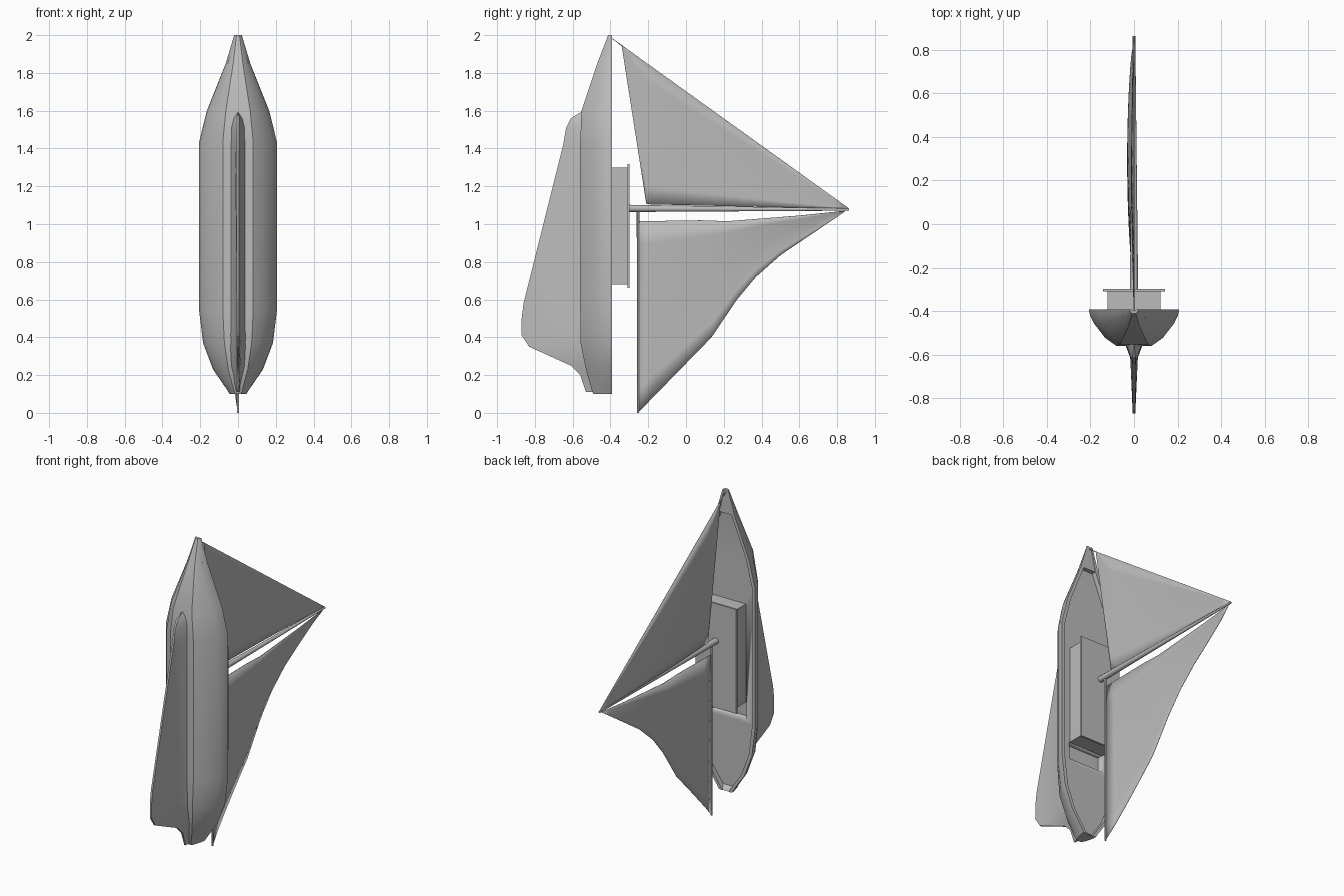
import bpy, bmesh, math

if "Cube" in bpy.data.objects:
    bpy.data.objects.remove(bpy.data.objects["Cube"])

grey = bpy.data.materials.new("plain grey")
grey.use_nodes = True
COLOUR = (0.5, 0.5, 0.5, 1)
grey.diffuse_color = COLOUR
grey.node_tree.nodes["Principled BSDF"].inputs["Base Color"].default_value = COLOUR


def finish(name, bm, angle=30):
    bmesh.ops.recalc_face_normals(bm, faces=bm.faces)
    mesh = bpy.data.meshes.new(name)
    bm.to_mesh(mesh)
    bm.free()
    mesh.materials.append(grey)
    ob = bpy.data.objects.new(name, mesh)
    bpy.context.collection.objects.link(ob)
    bpy.ops.object.select_all(action='DESELECT')
    ob.select_set(True)
    bpy.context.view_layer.objects.active = ob
    bpy.ops.object.shade_smooth_by_angle(angle=math.radians(angle))
    return ob


def loft(name, sections, angle=30):
    """Closed skin through rings of points, capped at both ends."""
    bm = bmesh.new()
    rings = [[bm.verts.new(p) for p in s] for s in sections]
    n = len(rings[0])
    for a, b in zip(rings, rings[1:]):
        for i in range(n):
            j = (i + 1) % n
            bm.faces.new((a[i], a[j], b[j], b[i]))
    bm.faces.new(rings[0])
    bm.faces.new(rings[-1])
    return finish(name, bm, angle)


def box(name, x, y0, y1, z0, z1):
    return loft(name, [[(-x, y0, z), (x, y0, z), (x, y1, z), (-x, y1, z)] for z in (z0, z1)])


def spar(name, start, end, r0, r1):
    """Tapered round pole."""
    bm = bmesh.new()
    d = end - start
    bmesh.ops.create_cone(bm, cap_ends=True, segments=12, radius1=r0, radius2=r1, depth=d.length)
    rot = d.to_track_quat('Z', 'Y').to_matrix().to_4x4()
    bmesh.ops.transform(bm, matrix=Matrix.Translation((start + end) / 2) @ rot, verts=bm.verts)
    return finish(name, bm)


def interp(points, y):
    for (y0, z0), (y1, z1) in zip(points, points[1:]):
        if y <= y1:
            return z0 + (z1 - z0) * (y - y0) / (y1 - y0)
    return points[-1][1]


def sail(name, top, bottom, shape, rows=8):
    """Thin cloth between two edges given as (y, z) points; shape(u, v) is its belly in x."""
    ys = sorted({p[0] for p in top + bottom})
    ys = sorted(set(ys + [ys[0] + (ys[-1] - ys[0]) * i / 16 for i in range(17)]))
    bm = bmesh.new()
    cols = []
    for y in ys:
        u = (y - ys[0]) / (ys[-1] - ys[0])
        zt, zb = interp(top, y), interp(bottom, y)
        cols.append([bm.verts.new((shape(u, k / rows), y, zt + (zb - zt) * k / rows))
                     for k in range(rows + 1)])
    for a, b in zip(cols, cols[1:]):
        for k in range(rows):
            bm.faces.new((a[k], a[k + 1], b[k + 1], b[k]))
    bmesh.ops.remove_doubles(bm, verts=bm.verts, dist=0.0005)
    ob = finish(name, bm, 40)
    mod = ob.modifiers.new("cloth thickness", 'SOLIDIFY')
    mod.thickness = 0.003
    mod.offset = 0
    return ob


from mathutils import Matrix, Vector

# Hull: stations of height, half width, bottom y and well depth
RAIL = -0.393
stations = [(0.10, 0.045, -0.49, 0.002), (0.125, 0.06, -0.50, 0.03), (0.23, 0.132, -0.53, 0.03),
            (0.37, 0.185, -0.558, 0.03), (0.55, 0.207, -0.56, 0.03), (1.43, 0.207, -0.56, 0.03),
            (1.60, 0.165, -0.553, 0.03), (1.85, 0.065, -0.47, 0.03), (2.00, 0.02, -0.412, 0.002)]
section = [(1, 0), (0.975, 0.17), (0.89, 0.38), (0.64, 0.78), (0.39, 1)]
hull_rings = []
for z, w, yb, well in stations:
    inner = max(w - 0.022, w * 0.5)
    half = [(inner, RAIL - well), (inner, RAIL)]
    half += [(w * a, RAIL + (yb - RAIL) * b) for a, b in section]
    hull_rings.append([(x, y, z) for x, y in half] + [(-x, y, z) for x, y in reversed(half)])
hull = loft("hull", hull_rings)

# Cockpit cut into the deck below the cabin
cutter = box("cockpit_cutter", 0.125, -0.47, -0.36, 0.57, 0.685)
cutter.hide_render = True
mod = hull.modifiers.new("cockpit", 'BOOLEAN')
mod.operation = 'DIFFERENCE'
mod.solver = 'EXACT'
mod.object = cutter
bpy.context.view_layer.objects.active = hull
bpy.ops.object.modifier_apply(modifier=mod.name)
bpy.data.objects.remove(cutter)

# Foredeck at the bow
loft("foredeck", [[(-w, y0, z), (w, y0, z), (w, RAIL - 0.003, z), (-w, RAIL - 0.003, z)]
                  for z, w, y0 in ((1.85, 0.055, -0.43), (1.995, 0.014, -0.405))])

# Cabin and its overhanging roof
box("cabin", 0.122, -0.43, -0.308, 0.68, 1.30)
box("cabin_roof", 0.142, -0.31, -0.298, 0.66, 1.317)

# Keel fin: height, outer edge y, root y, root half width
fin = [(0.11, -0.53, -0.47, 0.012), (0.20, -0.56, -0.50, 0.03), (0.25, -0.61, -0.52, 0.04),
       (0.35, -0.83, -0.54, 0.045), (0.41, -0.87, -0.55, 0.042), (0.50, -0.87, -0.55, 0.04),
       (0.58, -0.86, -0.55, 0.04), (1.42, -0.65, -0.55, 0.04), (1.51, -0.635, -0.55, 0.036),
       (1.56, -0.61, -0.545, 0.025), (1.59, -0.56, -0.54, 0.006)]
fin_rings = []
for z, outer, root, w in fin:
    mid = max(outer + 0.01, root - 0.065)
    half = [(w, root), (w * 0.4, mid), (min(0.006, w * 0.3), outer)]
    fin_rings.append([(x, y, z) for x, y in half] + [(-x, y, z) for x, y in reversed(half)])
loft("keel", fin_rings)

# Mast and boom
spar("mast", Vector((0, -0.30, 1.083)), Vector((0, 0.863, 1.077)), 0.019, 0.006)
spar("boom", Vector((0, -0.254, 1.07)), Vector((0, -0.254, 0.0)), 0.007, 0.005)

# Headsail from the bow to the masthead
sail("headsail",
     [(-0.40, 1.99), (0.86, 1.085)],
     [(-0.40, 1.985), (-0.37, 1.965), (-0.34, 1.94), (-0.21, 1.105), (0.86, 1.08)],
     lambda u, v: -0.012 * math.sin(math.pi * u) * math.sin(math.pi / 2 * v))

# Mainsail between mast and boom, with a hollow free edge
sail("mainsail",
     [(-0.25, 1.015), (0.08, 1.02), (0.22, 1.015), (0.35, 1.025), (0.60, 1.045), (0.84, 1.07)],
     [(-0.25, 0.005), (0.135, 0.40), (0.27, 0.60), (0.37, 0.72), (0.50, 0.835), (0.84, 1.065)],
     lambda u, v: -0.03 * max(0, math.sin(math.pi * u)) ** 0.6 * math.sin(math.pi / 2 * v))
